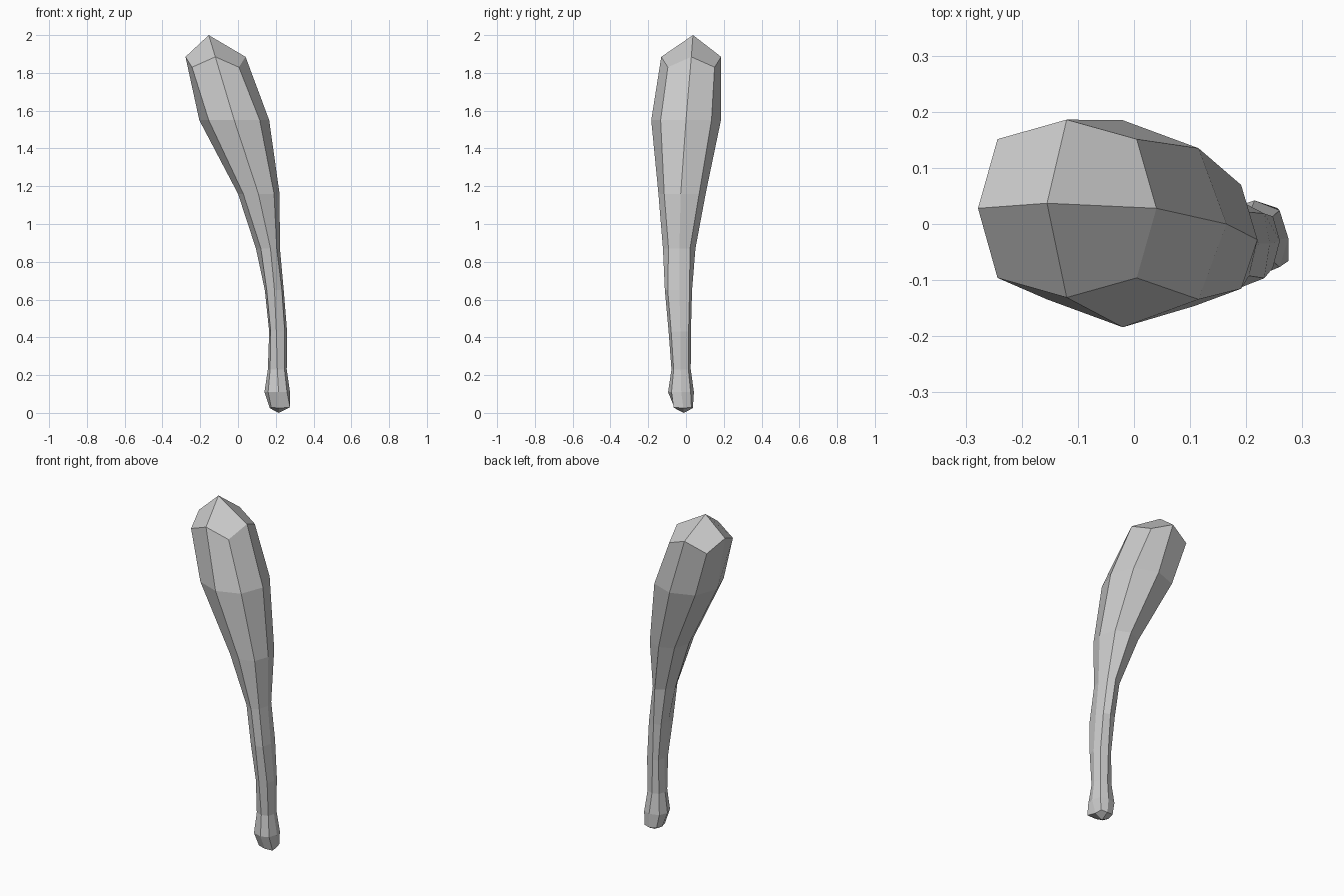
import bpy, bmesh

# Eight-sided rings, bottom to top:
# (left x, mid x, right x), (front y, mid y, back y), z, corner z, corner fraction
RINGS = [
    ((0.168, 0.218, 0.262), (-0.060, -0.014, 0.036), 0.025, 0.03, 0.85),
    ((0.140, 0.215, 0.275), (-0.095, -0.025, 0.042), 0.11, 0.11, 0.74),
    ((0.158, 0.208, 0.258), (-0.077, -0.028, 0.025), 0.23, 0.23, 0.76),
    ((0.165, 0.203, 0.260), (-0.092, -0.030, 0.026), 0.43, 0.43, 0.78),
    ((0.142, 0.193, 0.242), (-0.112, -0.035, 0.032), 0.65, 0.65, 0.80),
    ((0.095, 0.172, 0.222), (-0.122, -0.035, 0.050), 0.87, 0.87, 0.66),
    ((0.000, 0.108, 0.220), (-0.146, -0.028, 0.104), 1.16, 1.16, 0.74),
    ((-0.205, -0.02, 0.165), (-0.184, 0.000, 0.185), 1.55, 1.55, 0.73),
    ((-0.278, -0.12, 0.040), (-0.131, 0.028, 0.186), 1.885, 1.83, 0.78),
]
DIRS = [(1, 0), (1, 1), (0, 1), (-1, 1), (-1, 0), (-1, -1), (0, -1), (1, -1)]

bm = bmesh.new()


def reach(span, side, f):
    return span[1] + f * (span[side + 1] - span[1])


def add_ring(xs, ys, z, corner_z, corner):
    ring = []
    for dx, dy in DIRS:
        diagonal = dx != 0 and dy != 0
        f = corner if diagonal else 1.0
        ring.append(bm.verts.new((reach(xs, dx, f), reach(ys, dy, f),
                                  corner_z if diagonal else z)))
    return ring


def cap(ring, tip):
    # four quads meeting in a point
    apex = bm.verts.new(tip)
    for i in range(0, 8, 2):
        bm.faces.new((apex, ring[i], ring[i + 1], ring[(i + 2) % 8]))


rings = [add_ring(*r) for r in RINGS]

# Flared outer corner at the butt of the handle
rings[0][7].co = (0.275, -0.066, 0.03)

# Shaft and head sides
for a, b in zip(rings, rings[1:]):
    for i in range(8):
        j = (i + 1) % 8
        bm.faces.new((a[i], a[j], b[j], b[i]))

# Pointed ends
cap(rings[0], (0.215, -0.012, 0.0))
cap(rings[-1], (-0.155, 0.037, 2.0))

bmesh.ops.recalc_face_normals(bm, faces=bm.faces)
mesh = bpy.data.meshes.new("wooden_club")
bm.to_mesh(mesh)
bm.free()
club = bpy.data.objects.new("wooden_club", mesh)
bpy.context.collection.objects.link(club)
